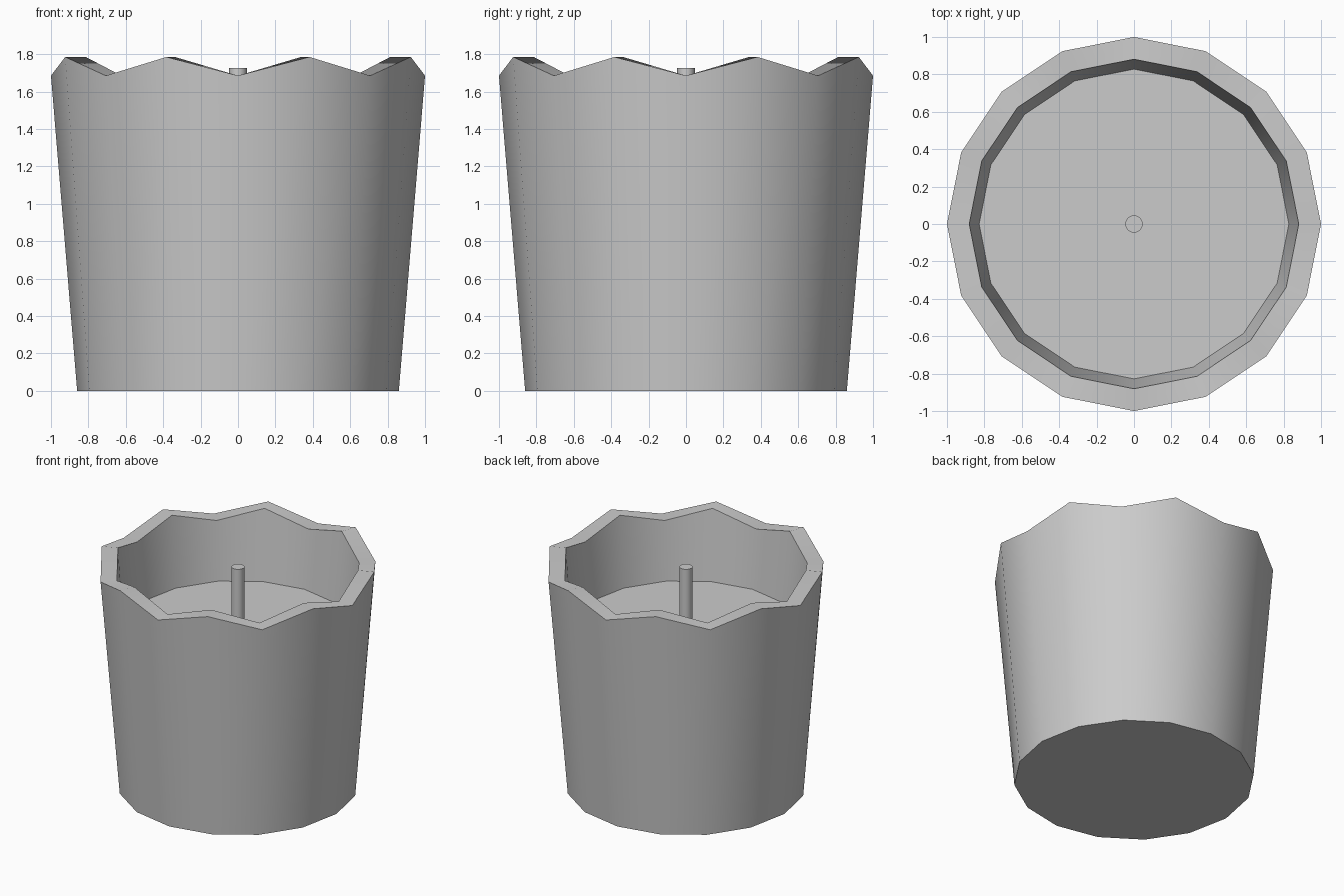
import bpy
import bmesh
from math import cos, sin, pi, radians

cube = bpy.data.objects.get("Cube")
if cube:
    bpy.data.objects.remove(cube, do_unlink=True)

SIDES = 16
WAX_Z = 1.23
RIM_LOW, RIM_HIGH = 1.685, 1.785

grey = bpy.data.materials.new("light_grey")
grey.use_nodes = True
grey.diffuse_color = (0.6, 0.6, 0.6, 1)
grey.node_tree.nodes["Principled BSDF"].inputs["Base Color"].default_value = (0.6, 0.6, 0.6, 1)


def ring(bm, radius, low, high=None):
    """Ring of vertices whose height alternates between low and high."""
    high = low if high is None else high
    verts = []
    for i in range(SIDES):
        a = 2 * pi * i / SIDES
        verts.append(bm.verts.new((radius * cos(a), radius * sin(a), high if i % 2 else low)))
    return verts


def bridge(bm, lower, upper):
    for i in range(SIDES):
        j = (i + 1) % SIDES
        bm.faces.new((lower[i], lower[j], upper[j], upper[i]))


def finish(bm, name):
    bm.normal_update()
    mesh = bpy.data.meshes.new(name)
    bm.to_mesh(mesh)
    bm.free()
    mesh.materials.append(grey)
    obj = bpy.data.objects.new(name, mesh)
    bpy.context.collection.objects.link(obj)
    bpy.ops.object.select_all(action='DESELECT')
    obj.select_set(True)
    bpy.context.view_layer.objects.active = obj
    bpy.ops.object.shade_smooth_by_angle(angle=radians(30))


# Tapered cup with a zigzag rim and an inner wall down to the wax
bm = bmesh.new()
base = ring(bm, 0.86, 0)
rim_outer = ring(bm, 1.0, RIM_LOW, RIM_HIGH)
rim_inner = ring(bm, 0.881, RIM_LOW, RIM_HIGH)
wall_foot = ring(bm, 0.828, WAX_Z)
bm.faces.new(base[::-1])
bridge(bm, base, rim_outer)
bridge(bm, rim_outer, rim_inner)
bridge(bm, rim_inner, wall_foot)
finish(bm, "cup")

# Flat wax surface
bm = bmesh.new()
bm.faces.new(ring(bm, 0.828, WAX_Z))
finish(bm, "wax")

# Wick standing in the middle
bm = bmesh.new()
foot = ring(bm, 0.047, WAX_Z)
tip = ring(bm, 0.047, 1.725)
bridge(bm, foot, tip)
bm.faces.new(tip)
finish(bm, "wick")
